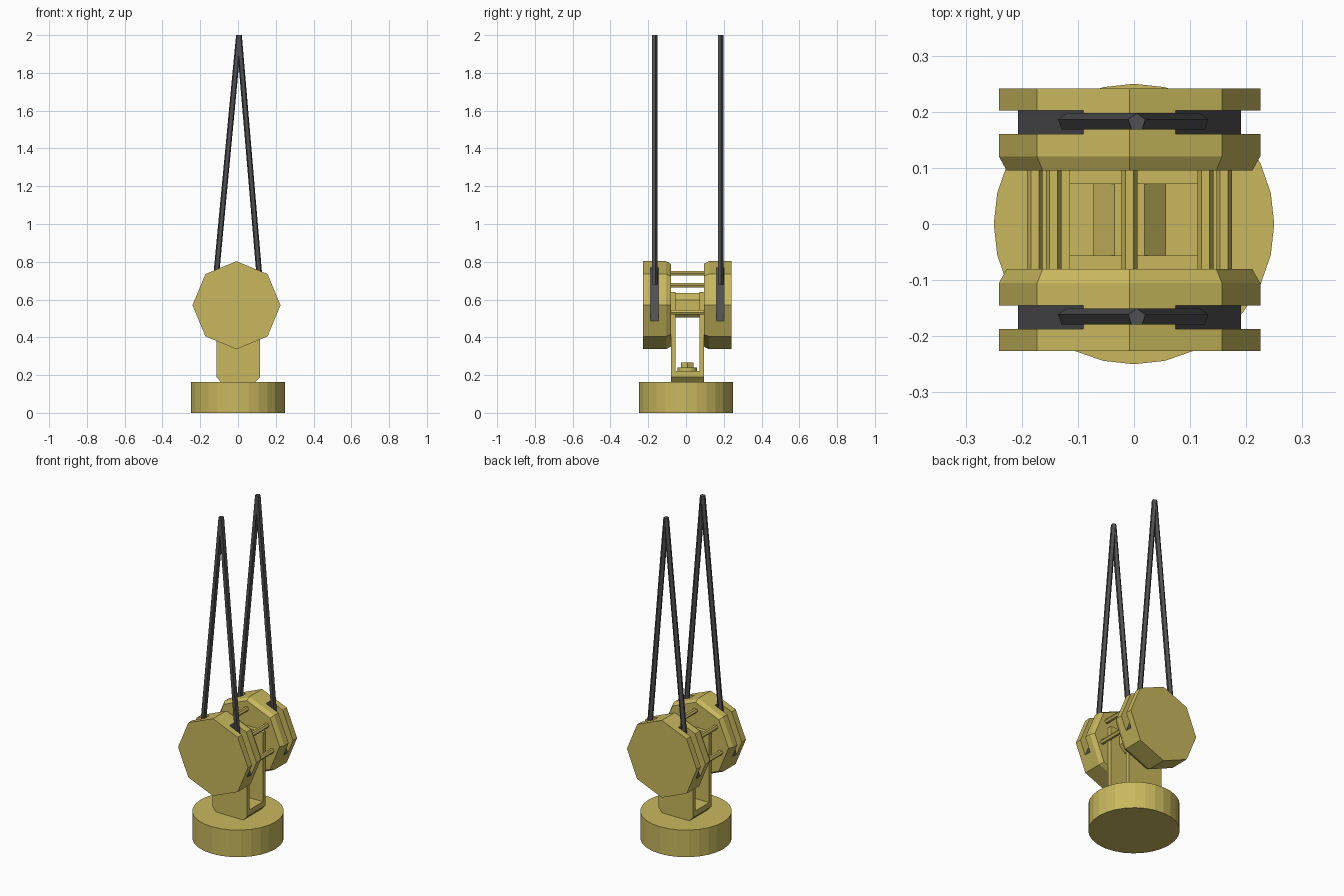
import bpy, bmesh, math
from mathutils import Vector

if "Cube" in bpy.data.objects:
    bpy.data.objects.remove(bpy.data.objects["Cube"])

def material(name, c):
    m = bpy.data.materials.new(name)
    m.diffuse_color = (*c, 1)
    m.use_nodes = True
    m.node_tree.nodes["Principled BSDF"].inputs["Base Color"].default_value = m.diffuse_color
    return m

GOLD = material("gold_paint", (0.58, 0.48, 0.11))
DARK = material("dark_steel", (0.08, 0.08, 0.085))
CX, CY, CZ, R = -0.008, 0.0075, 0.57, 0.233   # sheave axis and radius

def loft(name, rings, dark_sides=(), mat=GOLD):
    """Closed solid through matching rings of 3D points."""
    bm = bmesh.new()
    loops = [[bm.verts.new(p) for p in ring] for ring in rings]
    n = len(loops[0])
    for a, b in zip(loops, loops[1:]):
        for i in range(n):
            f = bm.faces.new((a[i], a[(i + 1) % n], b[(i + 1) % n], b[i]))
            f.material_index = 1 if i in dark_sides else 0
    bm.faces.new(loops[0][::-1])
    bm.faces.new(loops[-1])
    bmesh.ops.recalc_face_normals(bm, faces=bm.faces)
    me = bpy.data.meshes.new(name)
    bm.to_mesh(me)
    bm.free()
    me.materials.append(mat)
    me.materials.append(DARK)
    ob = bpy.data.objects.new(name, me)
    bpy.context.collection.objects.link(ob)
    return ob

def poly(n, r, phase=0.0):
    return [(r * math.cos(phase + 2 * math.pi * i / n),
             r * math.sin(phase + 2 * math.pi * i / n)) for i in range(n)]

def along_y(pts, y, cx=CX, cz=CZ):
    return [(cx + a, y, cz + b) for a, b in pts]

def along_z(pts, z, y=CY):
    return [(a, y + b, z) for a, b in pts]

def rod(name, a, b, r, n, mat):
    """Rod between two points, with ends cut level."""
    return loft(name, [[(p[0] + u, p[1] + v, p[2]) for u, v in poly(n, r, math.pi / 2)]
                       for p in (Vector(a), Vector(b))], mat=mat)

# Round base weight
loft("base_weight", [along_z(poly(28, 0.25), z, 0) for z in (0, 0.163)])

# Octagonal sheave housings, each with two rope slots
octagon = poly(8, R)
m = R * math.cos(math.pi / 8)
mid = lambda d: (m * math.cos(math.radians(d)), m * math.sin(math.radians(d)))
slotted = [mid(-22.5), mid(67.5), (0, R), mid(112.5), mid(202.5)] + octagon[5:8]
for s, side in ((-1, "front"), (1, "back")):
    Y = lambda d: CY + s * d
    loft(side + "_outer_plate", [along_y(octagon, Y(d)) for d in (0.234, 0.195)])
    loft(side + "_slotted_core", [along_y(slotted, Y(d)) for d in (0.195, 0.153)], (0, 3))
    loft(side + "_inner_plate", [along_y(octagon, Y(0.153)), along_y(octagon, Y(0.113)),
                                 along_y(poly(8, 0.219), Y(0.088))])
    for x, lr in ((-0.12, "left"), (0.117, "right")):
        rod(f"{side}_{lr}_cable", (x, Y(0.174), 0.68), (0.005, Y(0.174), 2.0), 0.016, 5, DARK)
    # Yoke side plate
    w = [(-0.115, 0.2), (0.117, 0.2), (0.117, 0.64), (-0.115, 0.64)]
    loft(side + "_yoke_plate", [along_y(w, Y(d), 0, 0) for d in (0.088, 0.064)])

# Yoke floor with chamfered underside
floor = [(-0.09, 0.163), (0.092, 0.163), (0.117, 0.19), (0.117, 0.222), (-0.115, 0.222), (-0.115, 0.19)]
loft("yoke_floor", [along_y(floor, CY + d, 0, 0) for d in (-0.088, 0.088)])

# Washer and nut on the yoke floor
loft("washer", [along_z(poly(16, 0.052), z) for z in (0.22, 0.241)])
loft("nut", [along_z(poly(6, 0.038), z) for z in (0.24, 0.268)])

# Central axle and spacer bolts
loft("axle", [along_y(poly(8, 0.07, math.pi / 8), CY + d) for d in (-0.09, 0.09)])
for i in range(-2, 3):
    a = math.pi / 2 + i * 2 * math.pi / 7
    loft(f"spacer_bolt_{i + 3}",
         [along_y(poly(6, 0.014), CY + d, CX + 0.173 * math.cos(a), CZ + 0.17 * math.sin(a))
          for d in (-0.092, 0.092)])
